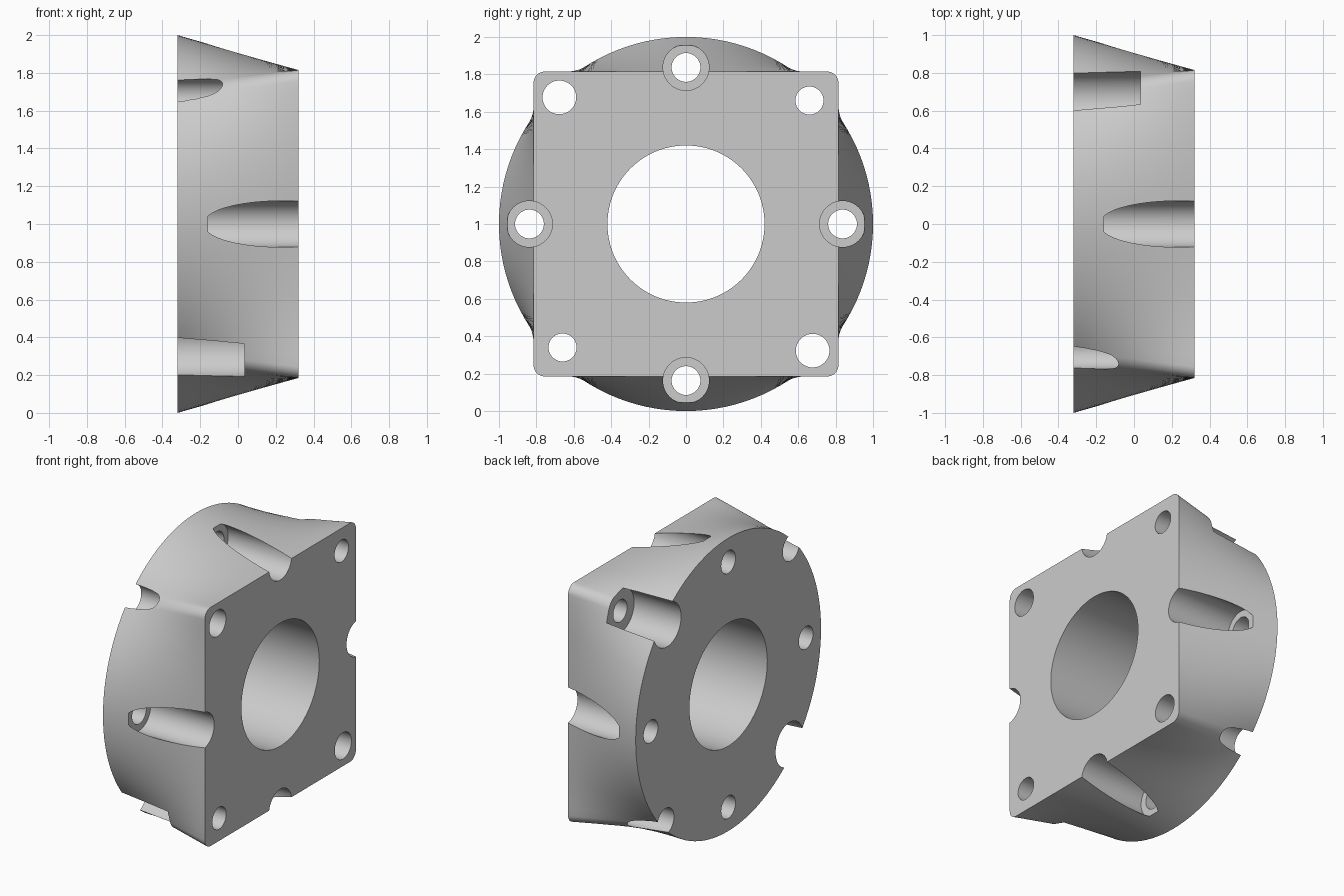
import bpy, bmesh, math
from mathutils import Matrix, Vector

cube = bpy.data.objects.get("Cube")
if cube:
    bpy.data.objects.remove(cube, do_unlink=True)

HALF_X = 0.32       # half thickness of the adapter
SQUARE = 0.815      # half width of the square face
FILLET = 0.06       # corner radius of the square face
RINGS = 10          # divisions of the lofted wall

grey = bpy.data.materials.new("light grey")
grey.use_nodes = True
color = (0.6, 0.6, 0.6, 1)
grey.diffuse_color = color
grey.node_tree.nodes["Principled BSDF"].inputs["Base Color"].default_value = color


def make_object(name, bm):
    mesh = bpy.data.meshes.new(name)
    bmesh.ops.recalc_face_normals(bm, faces=bm.faces)
    bm.to_mesh(mesh)
    bm.free()
    mesh.materials.append(grey)
    obj = bpy.data.objects.new(name, mesh)
    bpy.context.collection.objects.link(obj)
    return obj


def wall_pairs():
    """Matching points around the circle and the rounded square."""
    side = SQUARE - FILLET
    arc = FILLET * math.pi / 2
    total = 2 * side + arc
    quarter = []
    for i in range(14):
        t = side * i / 14
        quarter.append((Vector((SQUARE, t)), t))
    for i in range(8):
        a = math.pi / 2 * i / 8
        p = Vector((side + FILLET * math.cos(a), side + FILLET * math.sin(a)))
        quarter.append((p, side + arc * i / 8))
    for i in range(14):
        t = side * i / 14
        quarter.append((Vector((side - t, SQUARE)), side + arc + t))
    pairs = []
    for q in range(4):
        turn = Matrix.Rotation(q * math.pi / 2, 2)
        for p, length in quarter:
            a = math.pi / 2 * (q + length / total)
            pairs.append((Vector((math.cos(a), math.sin(a))), turn @ p))
    return pairs


# Body: round face lofted to rounded square face
bm = bmesh.new()
pairs = wall_pairs()
rings = []
for k in range(RINGS + 1):
    f = k / RINGS
    ring = []
    for circle, square in pairs:
        p = circle.lerp(square, f)
        ring.append(bm.verts.new((HALF_X * (2 * f - 1), p.x, p.y + 1)))
    rings.append(ring)
for low, high in zip(rings, rings[1:]):
    for i in range(len(pairs)):
        j = (i + 1) % len(pairs)
        bm.faces.new((low[i], low[j], high[j], high[i]))
bm.faces.new(rings[0])
bm.faces.new(rings[-1])
body = make_object("adapter_body", bm)


def drill(y, z, radius, x0=-0.5, x1=0.5, segments=48):
    """Cut a round hole along x, with y and z measured from the centre."""
    bm = bmesh.new()
    place = Matrix.Translation(((x0 + x1) / 2, y, z + 1)) @ Matrix.Rotation(math.pi / 2, 4, 'Y')
    bmesh.ops.create_cone(bm, cap_ends=True, segments=segments, radius1=radius,
                          radius2=radius, depth=x1 - x0, matrix=place)
    cutter = make_object("hole_cutter", bm)
    cutter.hide_render = True
    mod = body.modifiers.new("hole", 'BOOLEAN')
    mod.operation = 'DIFFERENCE'
    mod.solver = 'EXACT'
    mod.object = cutter
    bpy.ops.object.modifier_apply(modifier=mod.name)
    bpy.data.objects.remove(cutter, do_unlink=True)


bpy.ops.object.select_all(action='DESELECT')
body.select_set(True)
bpy.context.view_layer.objects.active = body

# Central bore
drill(0, 0, 0.42, segments=96)

# Side holes, counterbored from the square face
for y, z in ((1, 0), (-1, 0), (0, 1), (0, -1)):
    drill(y * 0.837, z * 0.837, 0.123, x0=-0.16)
    drill(y * 0.837, z * 0.837, 0.077)

# Corner holes: one diagonal counterbored from the round face, one plain
for s in (1, -1):
    drill(s * 0.66, s * 0.66, 0.15, x1=0.035)
    drill(s * 0.66, s * 0.66, 0.075)
    drill(s * 0.677, -s * 0.677, 0.09)

bpy.ops.object.shade_smooth_by_angle(angle=math.radians(30))
